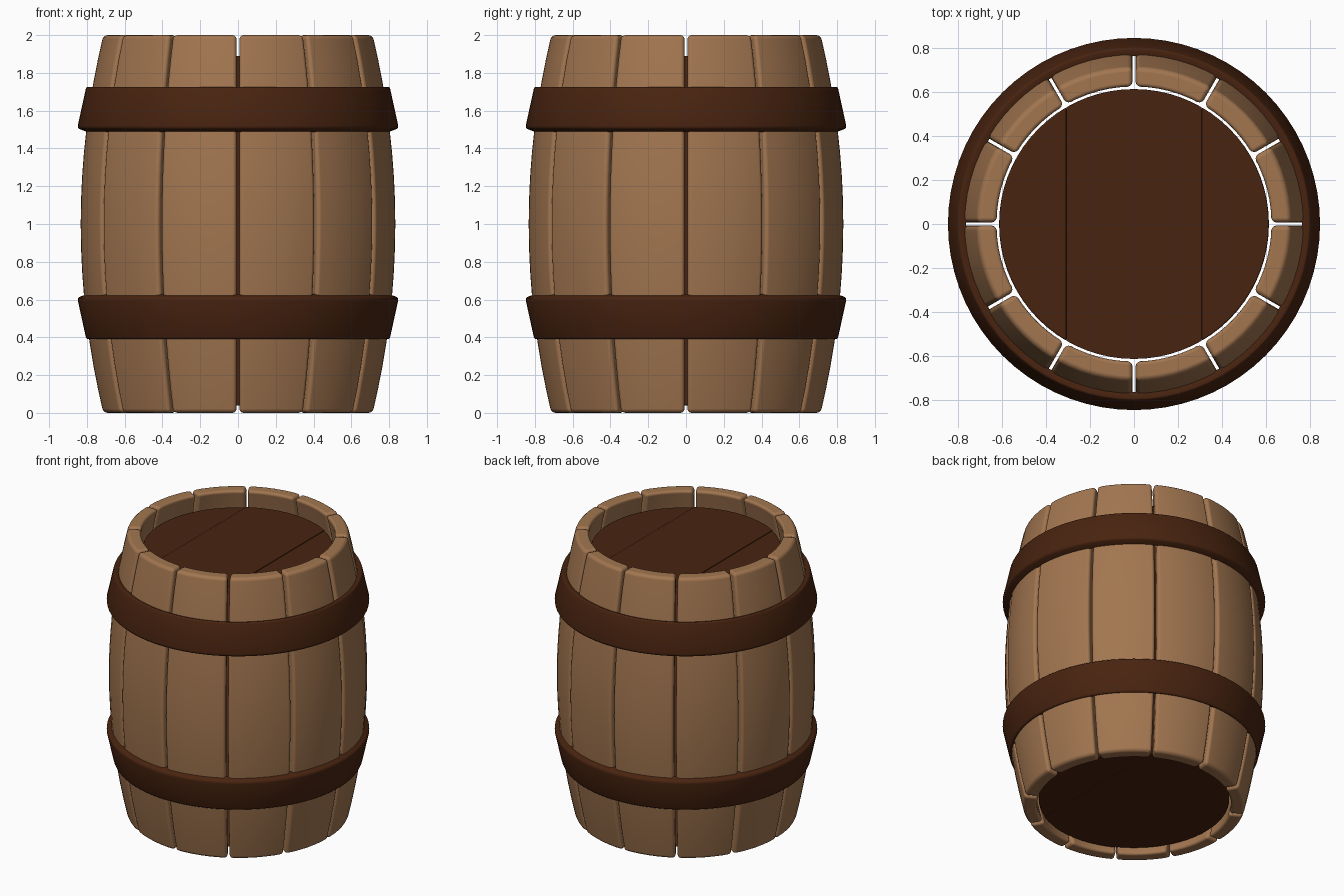
import bpy, bmesh
from math import radians, sin, cos, asin, tau

if "Cube" in bpy.data.objects:
    bpy.data.objects.remove(bpy.data.objects["Cube"])

STAVES = 12
GAP = 0.014
THICK = 0.092


def material(name, color):
    m = bpy.data.materials.new(name)
    m.diffuse_color = (*color, 1)
    m.use_nodes = True
    m.node_tree.nodes["Principled BSDF"].inputs["Base Color"].default_value = m.diffuse_color
    return m


wood = material("light_wood", (0.36, 0.18, 0.08))
dark = material("dark_wood", (0.065, 0.017, 0.005))


def finish(bm, name, mat):
    bmesh.ops.recalc_face_normals(bm, faces=bm.faces)
    mesh = bpy.data.meshes.new(name)
    bm.to_mesh(mesh)
    bm.free()
    mesh.materials.append(mat)
    mesh.shade_smooth()
    return add(name, mesh)


def add(name, mesh):
    ob = bpy.data.objects.new(name, mesh)
    bpy.context.collection.objects.link(ob)
    return ob


def bevel(ob, width, segments):
    b = ob.modifiers.new("bevel", 'BEVEL')
    b.width, b.segments = width, segments
    b.limit_method, b.angle_limit = 'ANGLE', radians(40)
    b.harden_normals = True


def radius(z):
    """Outer bulge of the barrel."""
    return 0.834 - 0.12 * (z - 1) ** 2


def stave_mesh_object():
    bm = bmesh.new()
    rows, cols = 16, 6
    rings = []
    for i in range(rows + 1):
        z = 2 * i / rows
        ring = []
        for r, order in ((radius(z), range(cols + 1)),
                         (radius(z) - THICK, range(cols, -1, -1))):
            half = tau / STAVES / 2 - asin(GAP / 2 / r)
            for j in order:
                a = half * (2 * j / cols - 1)
                ring.append(bm.verts.new((r * cos(a), r * sin(a), z)))
        rings.append(ring)
    n = len(rings[0])
    for lo, hi in zip(rings, rings[1:]):
        for j in range(n):
            k = (j + 1) % n
            bm.faces.new((lo[j], lo[k], hi[k], hi[j]))
    # end grain as quads between outer and inner arcs
    for ring in (rings[0], rings[-1]):
        for j in range(cols):
            bm.faces.new((ring[j], ring[j + 1], ring[n - 2 - j], ring[n - 1 - j]))
    return finish(bm, "stave_01", wood)


# Curved staves, sharing one mesh
first = stave_mesh_object()
for i in range(STAVES):
    ob = first if i == 0 else add(f"stave_{i + 1:02d}", first.data)
    ob.rotation_euler.z = tau * (i + 0.5) / STAVES
    bevel(ob, 0.022, 3)


# Tapered hoops: (radius, height) profile spun around the axis
HOOP = [(0.765, 0.226), (0.794, 0.238), (0.801, 0.236), (0.806, 0.226),
        (0.848, 0.034), (0.847, 0.022), (0.84, 0.015), (0.80, 0.0)]


def hoop(name, z0, flip):
    bm = bmesh.new()
    height = 0.238
    vs = [bm.verts.new((r, 0, z0 + (height - z if flip else z))) for r, z in HOOP]
    edges = [bm.edges.new((vs[i], vs[(i + 1) % len(vs)])) for i in range(len(vs))]
    bmesh.ops.spin(bm, geom=vs + edges, cent=(0, 0, 0), axis=(0, 0, 1),
                   angle=tau, steps=72, use_merge=True)
    bmesh.ops.remove_doubles(bm, verts=bm.verts, dist=1e-4)
    ob = finish(bm, name, dark)
    ob.data.set_sharp_from_angle(angle=radians(50))


hoop("upper_hoop", 1.488, False)
hoop("lower_hoop", 0.391, True)


# Inner boards: a disc sliced into four planks, filling the barrel
cuts = [-0.7, -0.308, 0.0, 0.308, 0.7]
for i, (x0, x1) in enumerate(zip(cuts, cuts[1:])):
    bm = bmesh.new()
    bmesh.ops.create_circle(bm, cap_ends=True, radius=0.615, segments=72)
    for x, n in ((x0, -1), (x1, 1)):
        bmesh.ops.bisect_plane(bm, geom=bm.verts[:] + bm.edges[:] + bm.faces[:],
                               plane_co=(x, 0, 0), plane_no=(n, 0, 0),
                               clear_outer=True)
    top = bmesh.ops.extrude_face_region(bm, geom=bm.faces[:], use_keep_orig=True)
    for v in top["geom"]:
        if isinstance(v, bmesh.types.BMVert):
            v.co.z = 1.89
    for v in bm.verts:
        if v.co.z < 1:
            v.co.z = 0.04
    ob = finish(bm, f"lid_plank_{i + 1}", dark)
    bevel(ob, 0.008, 2)
